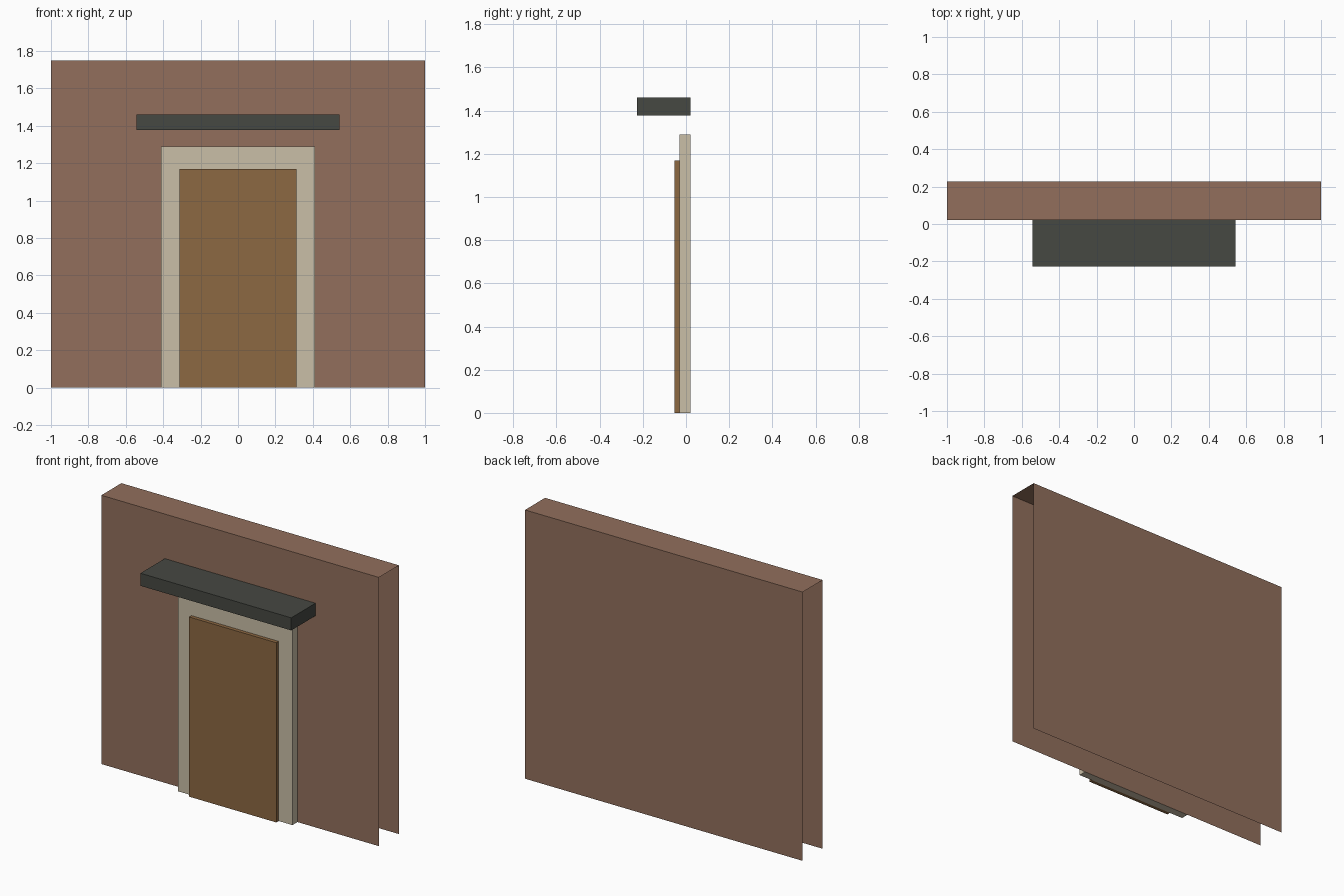
import bpy
import bmesh

if "Cube" in bpy.data.objects:
    bpy.data.objects.remove(bpy.data.objects["Cube"], do_unlink=True)


def linear(c):
    c /= 255
    return c / 12.92 if c <= 0.04045 else ((c + 0.055) / 1.055) ** 2.4


def material(name, *rgb):
    colour = tuple(linear(c) for c in rgb) + (1.0,)
    mat = bpy.data.materials.new(name)
    mat.use_nodes = True
    mat.diffuse_color = colour
    shader = next(n for n in mat.node_tree.nodes if n.type == "BSDF_PRINCIPLED")
    shader.inputs["Base Color"].default_value = colour
    shader.inputs["Roughness"].default_value = 0.9
    return mat


def block(name, mat, half_width, y, z, open_ends=False):
    """Box centred on x = 0; open_ends drops the sides and underside."""
    bm = bmesh.new()
    bmesh.ops.create_cube(bm, size=1)
    for v in bm.verts:
        v.co.x *= 2 * half_width
        v.co.y = y[0] if v.co.y < 0 else y[1]
        v.co.z = z[0] if v.co.z < 0 else z[1]
    bm.normal_update()
    if open_ends:
        ends = [f for f in bm.faces if abs(f.normal.x) > 0.5 or f.normal.z < -0.5]
        bmesh.ops.delete(bm, geom=ends, context="FACES")
    mesh = bpy.data.meshes.new(name)
    bm.to_mesh(mesh)
    bm.free()
    mesh.materials.append(mat)
    obj = bpy.data.objects.new(name, mesh)
    bpy.context.collection.objects.link(obj)
    return obj


brick = material("brick brown", 146, 111, 92)
trim = material("pale stone", 202, 191, 167)
wood = material("door wood", 140, 104, 66)
slate = material("dark slate", 70, 72, 66)

WALL_FRONT = 0.022

# Hollow wall section: front, top and back only
block("wall", brick, 1.0, (WALL_FRONT, 0.228), (0, 1.75), open_ends=True)

# Doorway, layered forward from the wall
block("door_frame", trim, 0.413, (-0.03, WALL_FRONT), (0, 1.29))
block("door", wood, 0.314, (-0.054, -0.03), (0, 1.17))

# Flat canopy above the doorway
block("canopy", slate, 0.543, (-0.228, WALL_FRONT), (1.378, 1.46))
